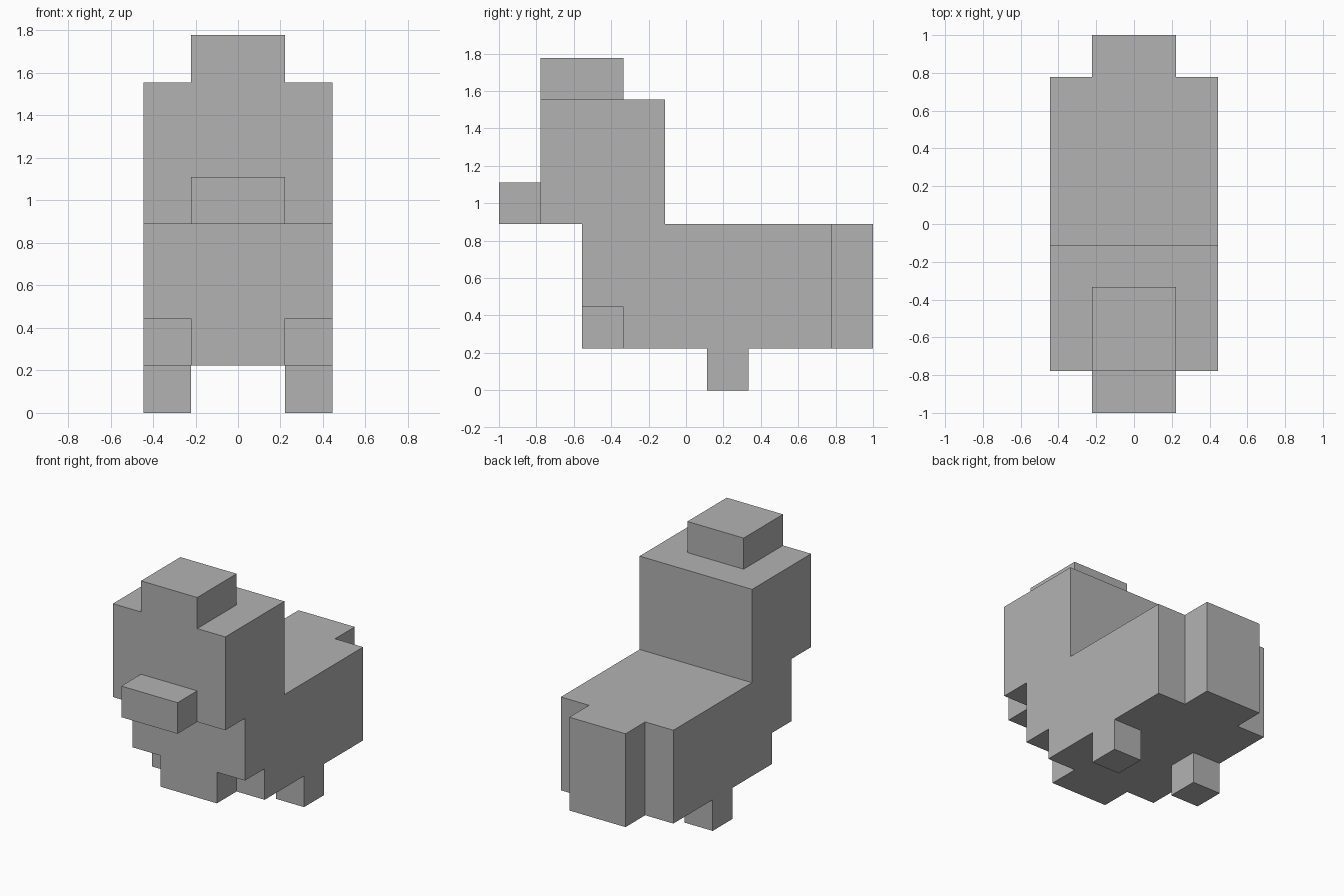
import bpy
import bmesh
from mathutils import Vector

cube = bpy.data.objects.get("Cube")
if cube:
    bpy.data.objects.remove(cube, do_unlink=True)

U = 2 / 9  # size of one block

grey = bpy.data.materials.new("plain grey")
grey.use_nodes = True
colour = (0.448, 0.448, 0.448, 1)
grey.diffuse_color = colour
grey.node_tree.nodes["Principled BSDF"].inputs["Base Color"].default_value = colour


def prism(name, profile, x0, x1):
    """Extrude a (y, z) side profile from x0 to x1, all in blocks."""
    bm = bmesh.new()
    side = bm.faces.new([bm.verts.new(Vector((x0, y, z)) * U) for y, z in profile])
    out = bmesh.ops.extrude_face_region(bm, geom=[side], use_keep_orig=True)
    moved = [v for v in out["geom"] if isinstance(v, bmesh.types.BMVert)]
    bmesh.ops.translate(bm, verts=moved, vec=((x1 - x0) * U, 0, 0))
    bmesh.ops.recalc_face_normals(bm, faces=bm.faces)
    mesh = bpy.data.meshes.new(name)
    bm.to_mesh(mesh)
    bm.free()
    mesh.materials.append(grey)
    obj = bpy.data.objects.new(name, mesh)
    bpy.context.collection.objects.link(obj)
    return obj


def box(name, x, y, z):
    return prism(name, [(y[0], z[0]), (y[1], z[0]), (y[1], z[1]), (y[0], z[1])], *x)


# Head and body share one stepped side profile, notched under the chest
prism("head_and_body", [
    (-1.5, 1), (3.5, 1), (3.5, 4), (-0.5, 4), (-0.5, 7),
    (-3.5, 7), (-3.5, 4), (-2.5, 4), (-2.5, 2), (-1.5, 2),
], -2, 2)

# Central blocks
box("chest", (-1, 1), (-2.5, -1.5), (1, 2))
box("crest", (-1, 1), (-3.5, -1.5), (7, 8))
box("beak", (-1, 1), (-4.5, -3.5), (4, 5))
box("tail", (-1, 1), (3.5, 4.5), (1, 4))

# Legs
for name, x in (("left_leg", (1, 2)), ("right_leg", (-2, -1))):
    box(name, x, (0.5, 1.5), (0, 1))
